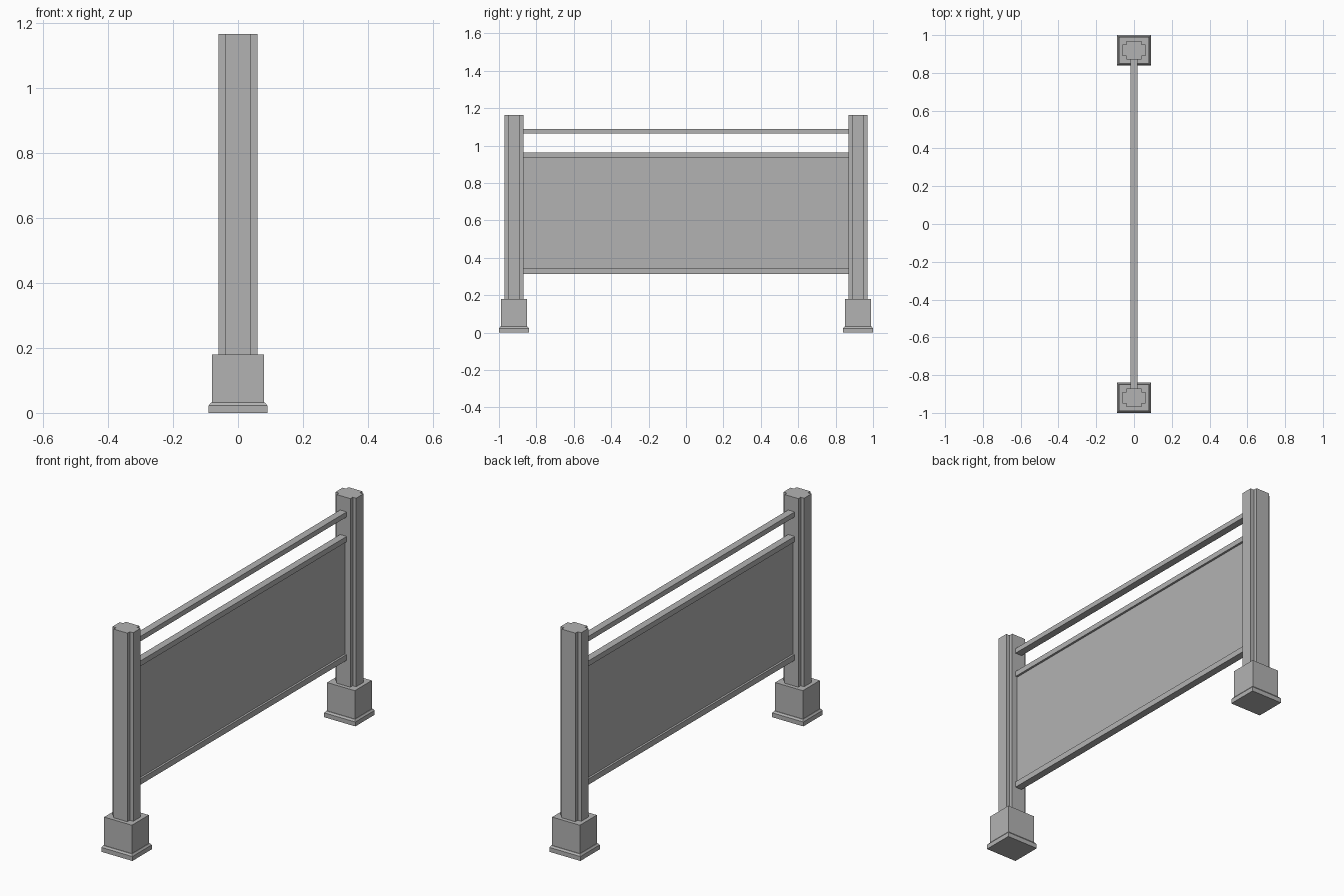
import bpy
import bmesh

cube = bpy.data.objects.get("Cube")
if cube:
    bpy.data.objects.remove(cube, do_unlink=True)

GREY = (0.45, 0.45, 0.45, 1.0)
grey = bpy.data.materials.new("plain grey")
grey.use_nodes = True
grey.diffuse_color = GREY
grey.node_tree.nodes["Principled BSDF"].inputs["Base Color"].default_value = GREY


def loft(name, rings, location):
    """Join horizontal outlines, given as (points, z), into a closed solid."""
    bm = bmesh.new()
    loops = [[bm.verts.new((x, y, z)) for x, y in pts] for pts, z in rings]
    count = len(loops[0])
    for low, high in zip(loops, loops[1:]):
        for i in range(count):
            j = (i + 1) % count
            bm.faces.new((low[i], low[j], high[j], high[i]))
    bm.faces.new(loops[0][::-1])
    bm.faces.new(loops[-1])
    bmesh.ops.recalc_face_normals(bm, faces=bm.faces)
    mesh = bpy.data.meshes.new(name)
    bm.to_mesh(mesh)
    bm.free()
    mesh.materials.append(grey)
    obj = bpy.data.objects.new(name, mesh)
    obj.location = location
    bpy.context.collection.objects.link(obj)
    return obj


def rect(hx, hy):
    return [(-hx, -hy), (hx, -hy), (hx, hy), (-hx, hy)]


def notched(hx, hy, n):
    """Rectangle with a square step cut from each corner."""
    pts = []
    for sx, sy in ((-1, -1), (1, -1), (1, 1), (-1, 1)):
        corner = [(sx * hx, sy * (hy - n)),
                  (sx * (hx - n), sy * (hy - n)),
                  (sx * (hx - n), sy * hy)]
        pts += corner if sx * sy > 0 else corner[::-1]
    return pts


# Posts with stepped corners, on footings with a bevelled plinth
POST_Y = 0.92
for side, sign in (("front", -1), ("back", 1)):
    place = (0, sign * POST_Y, 0)
    post = notched(0.06, 0.05, 0.02)
    loft(side + "_post", [(post, 0.18), (post, 1.165)], place)
    plinth, shoulder, block = rect(0.09, 0.08), rect(0.083, 0.073), rect(0.08, 0.07)
    loft(side + "_footing",
         [(plinth, 0), (plinth, 0.023), (shoulder, 0.032),
          (block, 0.032), (block, 0.18)], place)

# Rails and the thin infill panel between the posts
for name, half, low, high in (("handrail", 0.019, 1.064, 1.09),
                              ("panel_top_rail", 0.019, 0.934, 0.962),
                              ("panel_bottom_rail", 0.019, 0.315, 0.345),
                              ("infill_panel", 0.008, 0.345, 0.934)):
    outline = rect(half, 0.87)
    loft(name, [(outline, low), (outline, high)], (0, 0, 0))
